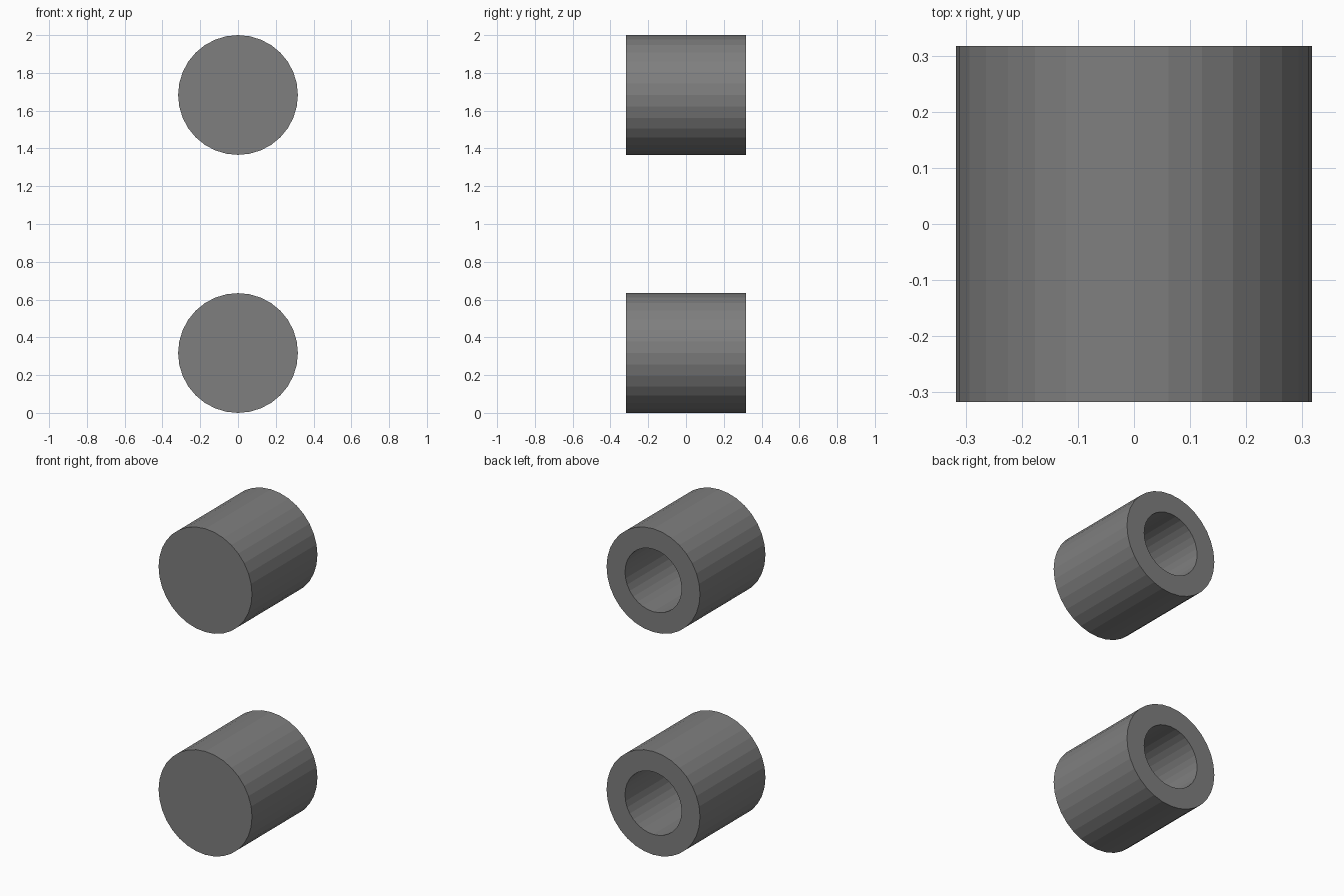
import bpy, bmesh, math

if "Cube" in bpy.data.objects:
    bpy.data.objects.remove(bpy.data.objects["Cube"])

SIDES = 32
R, BORE, HALF = 0.317, 0.192, 0.317
FLOOR_Y = -0.195  # depth of the blind hole

# dark grey finish
dark = bpy.data.materials.new("dark_grey")
dark.diffuse_color = (0.21, 0.21, 0.21, 1)
dark.use_nodes = True
dark.node_tree.nodes["Principled BSDF"].inputs["Base Color"].default_value = dark.diffuse_color


def ring(bm, radius, y, cz):
    step = 2 * math.pi / SIDES
    return [bm.verts.new((radius * math.sin(i * step), y, cz + radius * math.cos(i * step)))
            for i in range(SIDES)]


def socket(name, cz):
    bm = bmesh.new()
    # profile: front rim, back rim, bore mouth, bore floor
    profile = [(R, -HALF), (R, HALF), (BORE, HALF), (BORE, FLOOR_Y)]
    rings = [ring(bm, r, y, cz) for r, y in profile]
    for a, b in zip(rings, rings[1:]):
        for i in range(SIDES):
            j = (i + 1) % SIDES
            bm.faces.new((a[i], a[j], b[j], b[i]))
    # closed front and bore floor
    bm.faces.new(rings[0])
    bm.faces.new(rings[-1])
    bmesh.ops.recalc_face_normals(bm, faces=bm.faces)
    mesh = bpy.data.meshes.new(name)
    bm.to_mesh(mesh)
    bm.free()
    mesh.materials.append(dark)
    obj = bpy.data.objects.new(name, mesh)
    bpy.context.collection.objects.link(obj)


# two matching blind sockets, one above the other
socket("lower_socket", R)
socket("upper_socket", 2 - R)
